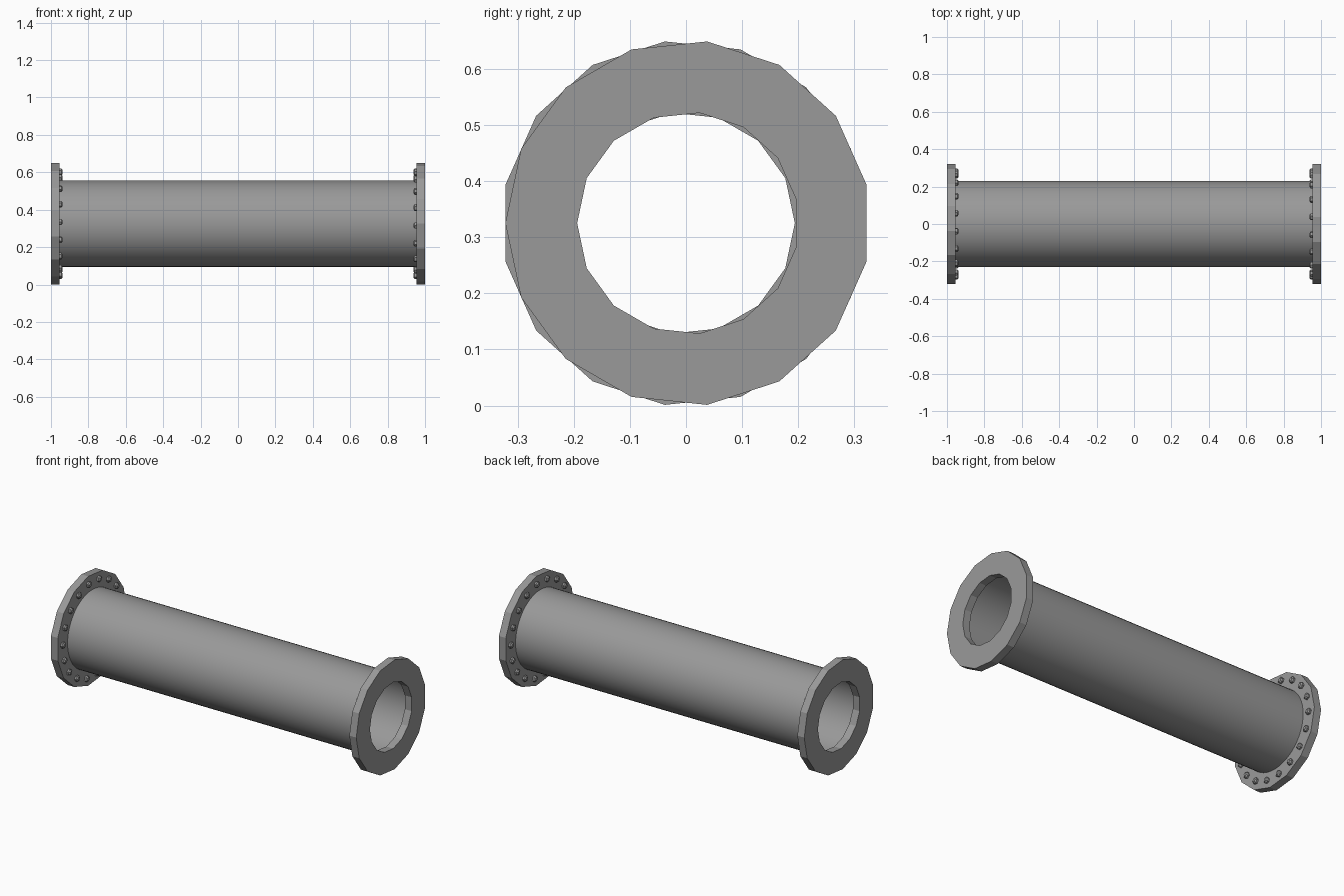
import bpy, bmesh
from math import sin, cos, pi, radians

cube = bpy.data.objects.get("Cube")
if cube:
    bpy.data.objects.remove(cube)

CENTRE_Z = 0.325
FLANGE_IN, FLANGE_OUT = 0.955, 1.0

steel = bpy.data.materials.new("grey steel")
steel.use_nodes = True
GREY = (0.32, 0.32, 0.32, 1)
steel.diffuse_color = GREY
steel.node_tree.nodes["Principled BSDF"].inputs["Base Color"].default_value = GREY


def ring(bm, x, y, z, radius, sides, start):
    """Polygon of vertices around the x axis."""
    return [bm.verts.new((x, y + radius * cos(start + 2 * pi * i / sides),
                          z + radius * sin(start + 2 * pi * i / sides)))
            for i in range(sides)]


def bridge(bm, a, b):
    n = len(a)
    for i in range(n):
        j = (i + 1) % n
        bm.faces.new((a[i], a[j], b[j], b[i]))


def finish(bm, name, smooth=False):
    bmesh.ops.recalc_face_normals(bm, faces=bm.faces[:])
    mesh = bpy.data.meshes.new(name)
    bm.to_mesh(mesh)
    bm.free()
    mesh.materials.append(steel)
    obj = bpy.data.objects.new(name, mesh)
    bpy.context.scene.collection.objects.link(obj)
    if smooth:
        for poly in mesh.polygons:
            poly.use_smooth = True
    return obj


# Open tube between the flanges
bm = bmesh.new()
bridge(bm, ring(bm, -FLANGE_IN, 0, CENTRE_Z, 0.231, 48, 0),
       ring(bm, FLANGE_IN, 0, CENTRE_Z, 0.231, 48, 0))
finish(bm, "pipe", smooth=True)

# The two ends are the same part turned half round about z
for side, label in ((1, "left"), (-1, "right")):
    start = pi if side > 0 else 0

    # Fifteen-sided flat ring
    bm = bmesh.new()
    loops = [ring(bm, side * x, side * 0.0036, CENTRE_Z, r, 15, start)
             for x, r in ((FLANGE_IN, 0.3256), (FLANGE_OUT, 0.3256),
                          (FLANGE_OUT, 0.1976), (FLANGE_IN, 0.1976))]
    for i in range(4):
        bridge(bm, loops[i], loops[(i + 1) % 4])
    finish(bm, label + "_flange")

    # Circle of bolt heads on the inner face
    bm = bmesh.new()
    for k in range(18):
        a = radians(20 * k + 2 * side)
        y, z = 0.28 * cos(a), CENTRE_Z + 0.28 * sin(a)
        rings = [ring(bm, side * x, y, z, r, 6, a)
                 for x, r in ((FLANGE_IN, 0.018), (0.945, 0.018), (0.938, 0.010))]
        bridge(bm, rings[0], rings[1])
        bridge(bm, rings[1], rings[2])
        bm.faces.new(rings[0])
        bm.faces.new(rings[2])
    finish(bm, label + "_flange_bolts")
